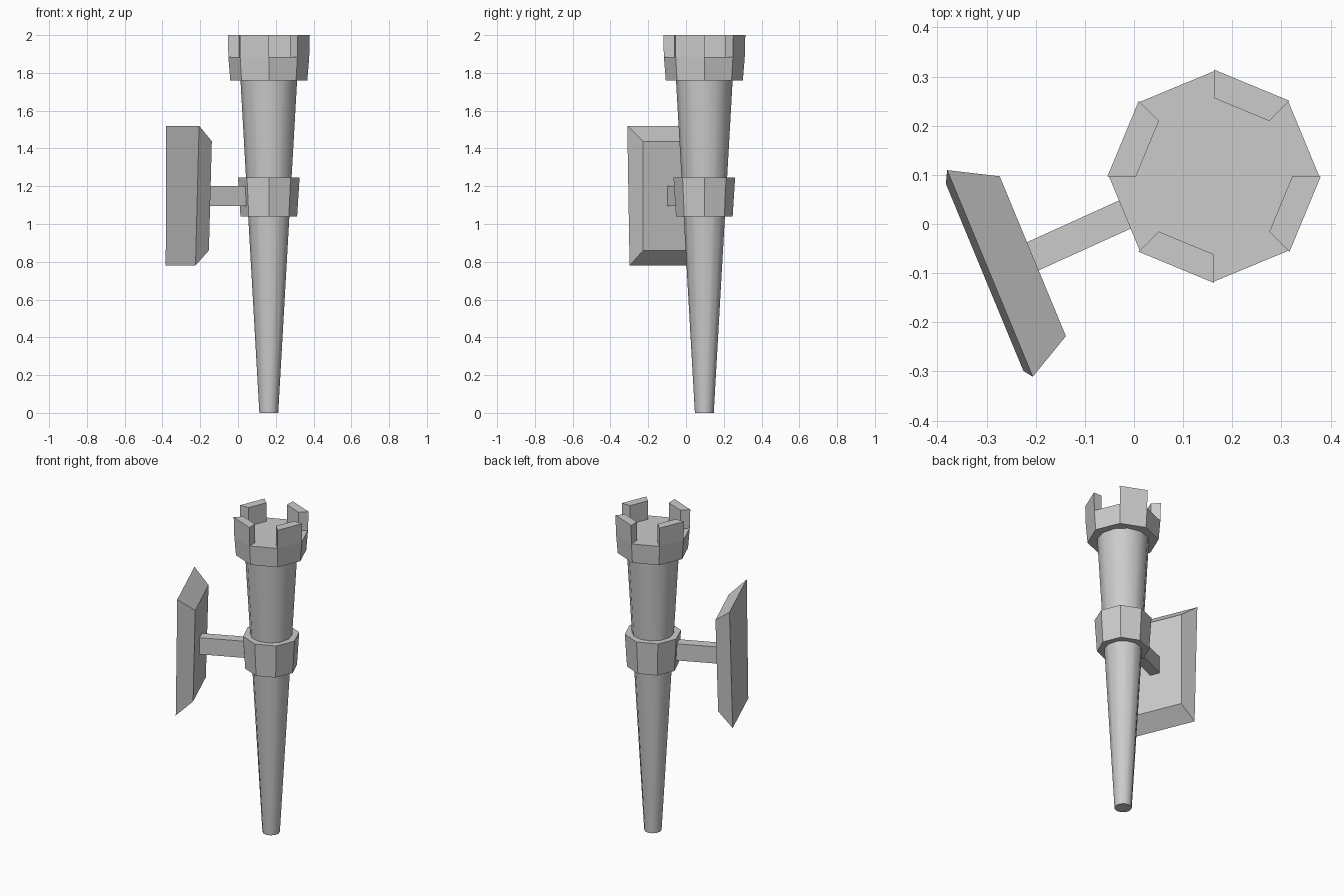
import bpy, bmesh
from math import cos, sin, pi, radians
from mathutils import Vector

if "Cube" in bpy.data.objects:
    bpy.data.objects.remove(bpy.data.objects["Cube"])

CX, CY = 0.163, 0.097          # torch axis
TILT = radians(202.5)          # direction from the torch towards the wall plate


def finish(name, bm):
    bmesh.ops.recalc_face_normals(bm, faces=bm.faces[:])
    me = bpy.data.meshes.new(name)
    bm.to_mesh(me)
    bm.free()
    ob = bpy.data.objects.new(name, me)
    bpy.context.collection.objects.link(ob)
    return ob


def loft(name, rings):
    """Closed solid through a stack of equal-sized rings of points."""
    bm = bmesh.new()
    loops = [[bm.verts.new(p) for p in ring] for ring in rings]
    for a, b in zip(loops, loops[1:]):
        for i in range(len(a)):
            j = (i + 1) % len(a)
            bm.faces.new((a[i], a[j], b[j], b[i]))
    bm.faces.new(loops[0])
    bm.faces.new(loops[-1])
    return finish(name, bm)


def polar(r, a, z):
    return Vector((CX + r * cos(a), CY + r * sin(a), z))


def ring(n, r, z):
    return [polar(r, 2 * pi * i / n, z) for i in range(n)]


def wall(u, v, z):
    """u = distance from torch axis towards the wall, v = sideways."""
    return Vector((CX + u * cos(TILT) + v * sin(TILT),
                   CY + u * sin(TILT) - v * cos(TILT), z))


def wall_quad(u0, u1, v0, v1, half0, half1, z0, z1):
    return [wall(u0, v0 - half0, z0), wall(u0, v0 + half0, z0),
            wall(u1, v1 + half1, z1), wall(u1, v1 - half1, z1)]


# tapered handle
handle = loft("handle", [ring(12, 0.05, 0), ring(12, 0.151, 1.78)])
bpy.context.view_layer.objects.active = handle
handle.select_set(True)
bpy.ops.object.shade_smooth_by_angle(angle=radians(40))

# octagonal collar
loft("collar", [ring(8, 0.15, 1.04), ring(8, 0.163, 1.245)])

# octagonal head with battlements on every other side, as one mesh
bm = bmesh.new()
levels = [(0.204, 1.76), (0.214, 1.883), (0.217, 2.0)]
low, mid = [[bm.verts.new(p) for p in ring(8, r, z)] for r, z in levels[:2]]
inner = [bm.verts.new(p) for p in ring(8, 0.159, 1.883)]
bm.faces.new(low)
bm.faces.new(inner)
for i in range(8):
    j = (i + 1) % 8
    bm.faces.new((low[i], low[j], mid[j], mid[i]))
    rim = [mid[i], mid[j], inner[j], inner[i]]
    if i % 2 == 0:
        bm.faces.new(rim)
        continue
    a, b = i * pi / 4, (i + 1) * pi / 4
    top = [bm.verts.new(polar(r, t, 2.0))
           for r, t in ((0.217, a), (0.217, b), (0.159, b), (0.159, a))]
    for k in range(4):
        m = (k + 1) % 4
        bm.faces.new((rim[k], rim[m], top[m], top[k]))
    bm.faces.new(top)
finish("battlement_head", bm)

# bracket arm
loft("bracket_arm", [
    [wall(u, v + s * 0.031, z) for s, z in ((-1, 1.095), (1, 1.095), (1, 1.2), (-1, 1.2))]
    for u, v in ((0.125, 0.0), (0.43, -0.01))])

# bevelled wall plate, slightly tilted
loft("wall_plate", [
    wall_quad(0.51, 0.497, -0.011, -0.008, 0.206, 0.2275, 0.78, 1.52),
    wall_quad(0.417, 0.403, -0.01, -0.009, 0.168, 0.176, 0.86, 1.438)])
